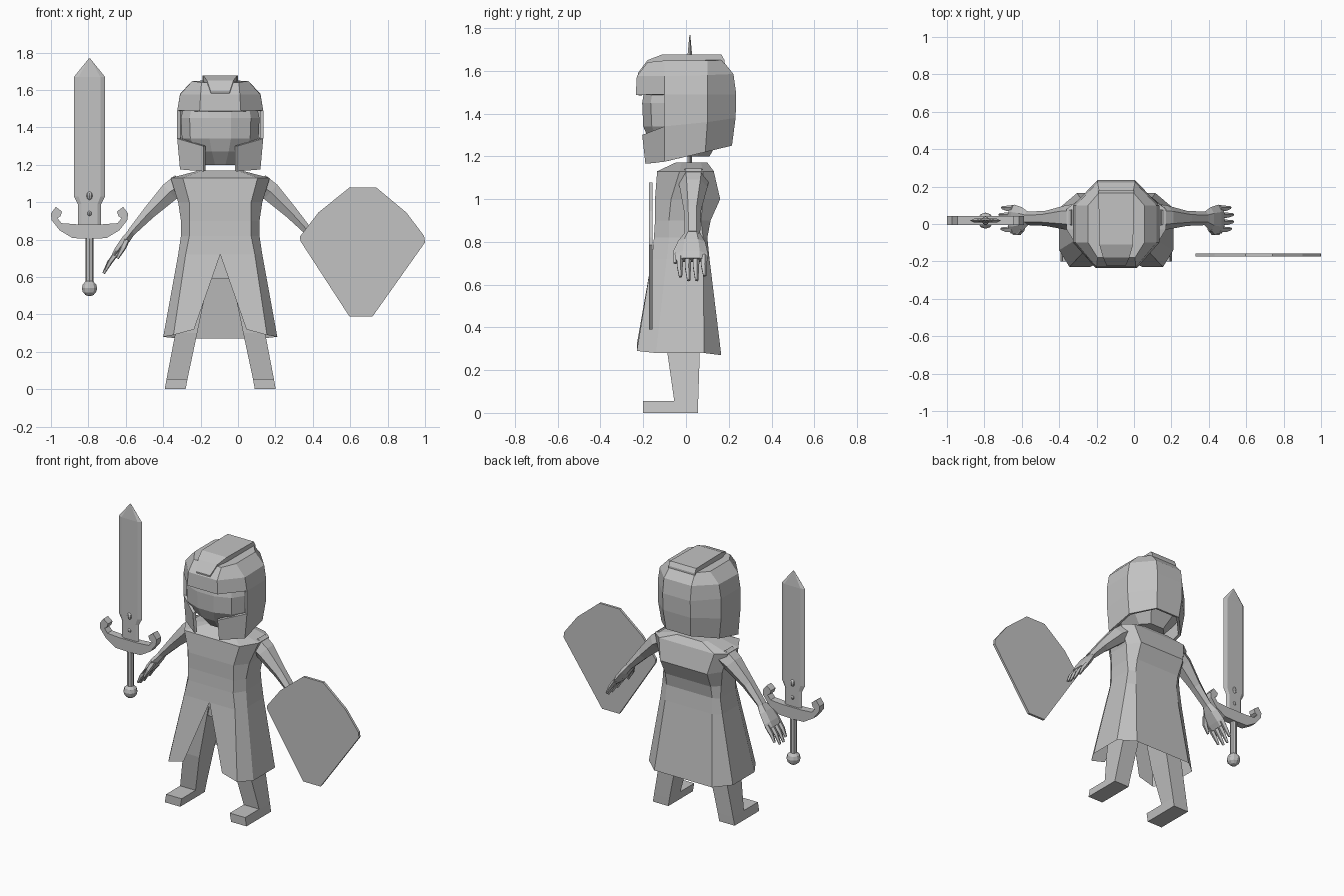
import bpy, bmesh, math
from mathutils import Vector

if "Cube" in bpy.data.objects:
    bpy.data.objects.remove(bpy.data.objects["Cube"])

CX = -0.095          # centre line of the figure
SX, SY = -0.794, 0.018   # sword axis

grey = bpy.data.materials.new("plain grey")
grey.diffuse_color = (0.54, 0.54, 0.54, 1)
grey.use_nodes = True
grey.node_tree.nodes["Principled BSDF"].inputs["Base Color"].default_value = grey.diffuse_color


def finish(name, bm):
    bmesh.ops.remove_doubles(bm, verts=bm.verts, dist=0.0005)
    bmesh.ops.recalc_face_normals(bm, faces=bm.faces)
    me = bpy.data.meshes.new(name)
    bm.to_mesh(me)
    bm.free()
    me.materials.append(grey)
    ob = bpy.data.objects.new(name, me)
    bpy.context.collection.objects.link(ob)
    return ob


def loft(bm, rings, closed=True, caps=(True, True), skip=()):
    """Skin a list of point rings; skip holds (ring, side) openings."""
    vs = [[bm.verts.new(p) for p in r] for r in rings]
    n = len(vs[0])
    for i in range(len(vs) - 1):
        for j in range(n if closed else n - 1):
            if (i, j) not in skip:
                k = (j + 1) % n
                bm.faces.new((vs[i][j], vs[i][k], vs[i + 1][k], vs[i + 1][j]))
    if caps[0]:
        bm.faces.new(vs[0])
    if caps[1]:
        bm.faces.new(vs[-1])


def mirrored(half):
    """Half ring (x, y, z) from front to back, completed on the other side."""
    return [(CX + x, y, z) for x, y, z in half] + \
           [(CX - x, y, z) for x, y, z in reversed(half)]


def plate(name, outline, y0, y1):
    bm = bmesh.new()
    loft(bm, [[(x, y, z) for x, z in outline] for y in (y0, y1)])
    return finish(name, bm)


# Tunic: z, slit half width, front/side/back half widths, four depths
bm = bmesh.new()
rings = []
for z, ix, fx, sx, bx, yf, y1, y2, yb in (
        (1.17, 0, .09, .11, .09, -.05, -.02, .07, .10),
        (1.13, 0, .20, .265, .20, -.135, -.03, .08, .13),
        (1.00, 0, .165, .225, .17, -.145, -.07, .08, .16),
        (.90, 0, .165, .21, .165, -.145, -.08, .07, .115),
        (.82, 0, .165, .21, .165, -.15, -.08, .08, .10),
        (.72, 0, .185, .225, .17, -.16, -.09, .08, .11),
        (.28, .14, .25, .305, .21, -.23, -.14, .085, .165)):
    low = 1 if z < .5 else 0
    rings.append(mirrored([(ix, yf, z + .04 * low), (fx, yf, z + .01 * low),
                           (sx, y1, z), (sx, y2, z), (bx, yb, z - .01 * low)]))
loft(bm, rings, closed=False, caps=(True, False))
finish("tunic", bm)

# Head inside the helmet
bm = bmesh.new()
rings = []
for z, w, yf, yb in ((1.20, .10, -.11, .11), (1.27, .16, -.17, .15),
                     (1.34, .205, -.20, .19), (1.45, .21, -.205, .19),
                     (1.54, .19, -.19, .18)):
    rings.append(mirrored([(w * .28, yf, z), (w * .78, yf + .04, z),
                           (w, yf * .45, z), (w, yb * .5, z), (w * .5, yb, z)]))
loft(bm, rings)
finish("head", bm)

# Helmet shell with an open face
bm = bmesh.new()
rings = [mirrored(h) for h in (
    [(.09, -.19, 1.165), (.215, -.10, 1.175), (.21, .09, 1.22), (.09, .215, 1.25)],
    [(.09, -.205, 1.30), (.23, -.10, 1.34), (.23, .10, 1.36), (.10, .232, 1.38)],
    [(.11, -.235, 1.487), (.23, -.10, 1.49), (.23, .10, 1.49), (.10, .235, 1.49)],
    [(.105, -.23, 1.575), (.215, -.10, 1.575), (.215, .10, 1.58), (.10, .222, 1.585)],
    [(.10, -.18, 1.64), (.15, -.10, 1.648), (.15, .10, 1.648), (.09, .17, 1.65)])]
loft(bm, rings, caps=(False, True), skip={(0, 7), (1, 7), (1, 0), (1, 6)})
helmet = finish("helmet", bm)
mod = helmet.modifiers.new("thickness", 'SOLIDIFY')
mod.thickness = 0.018
mod.offset = -1

# Raised band over the helmet
bm = bmesh.new()
loft(bm, [[(CX - w, y, z - .05), (CX - w, y, z), (CX + w, y, z), (CX + w, y, z - .05)]
          for w, y, z in ((.05, -.225, 1.59), (.07, -.18, 1.65), (.09, -.11, 1.677),
                          (.095, .165, 1.677), (.095, .18, 1.65))])
finish("helmet_band", bm)

# Pelvis under the tunic
bm = bmesh.new()
loft(bm, [mirrored([(w, -.09, z), (w, .07, z)])
          for z, w in ((.59, .06), (.62, .17), (.78, .17))])
finish("pelvis", bm)


def limb(bm, side, sections, sides=6):
    """Tube in the x-z plane; sections are (x, z, y, half thickness, half depth)."""
    a, b = sections[0], sections[-1]
    d = Vector((b[0] - a[0], b[1] - a[1])).normalized()
    nx, nz = -d.y, d.x
    rings = []
    for x, z, y, t, w in sections:
        ring = []
        for k in range(sides):
            ang = 2 * math.pi * k / sides
            c, s = t * math.sin(ang), w * math.cos(ang)
            ring.append((CX + side * (x + nx * c), y + s, z + nz * c))
        rings.append(ring)
    loft(bm, rings)


for side, label in ((-1, "right"), (1, "left")):
    # Leg and foot
    bm = bmesh.new()
    loft(bm, [[(CX + side * x, y, z) for x, y in ((i, yf), (o, yf), (o, yb), (i, yb))]
              for z, i, o, yf, yb in ((0, .185, .297, -.055, .055),
                                      (.055, .175, .287, -.055, .057),
                                      (.30, .123, .24, -.09, .065),
                                      (.65, .05, .175, -.10, .07))])
    finish(label + "_leg", bm)
    bm = bmesh.new()
    loft(bm, [[(CX + side * x, y, z) for x, z in ((.185, 0), (.297, 0), (.287, .055), (.175, .055))]
              for y in (-.2, -.05)])
    finish(label + "_foot", bm)

    # Arm
    bm = bmesh.new()
    limb(bm, side, [(.20, 1.10, .035, .07, .075), (.27, 1.055, .035, .06, .065),
                    (.38, .945, .03, .04, .04), (.48, .835, .03, .024, .036)])
    finish(label + "_arm", bm)

    # Hand with four fingers and a thumb
    bm = bmesh.new()
    limb(bm, side, [(.47, .845, .03, .022, .034), (.505, .80, .025, .026, .065),
                    (.545, .745, .025, .024, .078), (.565, .715, .025, .018, .075)])
    for y, length in ((-.03, .9), (.008, 1.05), (.046, 1.05), (.083, .85)):
        limb(bm, side, [(.55, .735, y, .016, .018),
                        (.55 + .04 * length, .735 - .055 * length, y, .014, .015),
                        (.55 + .07 * length, .735 - .11 * length, y + .004, .008, .008)], 5)
    limb(bm, side, [(.50, .80, -.02, .018, .02), (.52, .755, -.045, .016, .017),
                    (.55, .70, -.05, .008, .009)], 5)
    finish(label + "_hand", bm)

# Shield
plate("shield", [(.33, .815), (.335, .79), (.595, .39), (.72, .39), (1.0, .785),
                 (.995, .82), (.90, .945), (.74, 1.078), (.595, 1.078), (.43, .945)],
      -.173, -.157)

# Sword blade: flattened hexagon section ending in a point
bm = bmesh.new()
loft(bm, [[(SX - w, SY, z), (SX - w * .7, SY - t, z), (SX + w * .7, SY - t, z),
           (SX + w, SY, z), (SX + w * .7, SY + t, z), (SX - w * .7, SY + t, z)]
          for w, t, z in ((.062, .011, .86), (.062, .011, .99), (.083, .011, 1.03),
                          (.083, .011, 1.67), (.004, .002, 1.768))])
finish("sword_blade", bm)

# Cross guard with curled ends
half = [(0, .805), (.09, .808), (.16, .85), (.203, .905), (.206, .94), (.18, .975),
        (.147, .95), (.155, .925), (.172, .915), (.15, .888), (.07, .882), (0, .882)]
plate("sword_guard", [(SX + x, z) for x, z in half] +
      [(SX - x, z) for x, z in reversed(half[1:-1])], SY - .024, SY + .024)

# Grip
bm = bmesh.new()
loft(bm, [[(SX + .021 * math.cos(k * math.pi / 4), SY + .021 * math.sin(k * math.pi / 4), z)
           for k in range(8)] for z in (.56, .83)])
finish("sword_grip", bm)

# Pommel and blade studs
for name, z, scale in (("sword_pommel", .54, (.043, .043, .043)),
                       ("upper_stud", 1.035, (.02, .022, .026)),
                       ("lower_stud", .94, (.015, .02, .016))):
    bm = bmesh.new()
    bmesh.ops.create_uvsphere(bm, u_segments=10, v_segments=6, radius=1)
    bmesh.ops.scale(bm, vec=scale, verts=bm.verts)
    bmesh.ops.translate(bm, vec=(SX, SY, z), verts=bm.verts)
    finish(name, bm)
